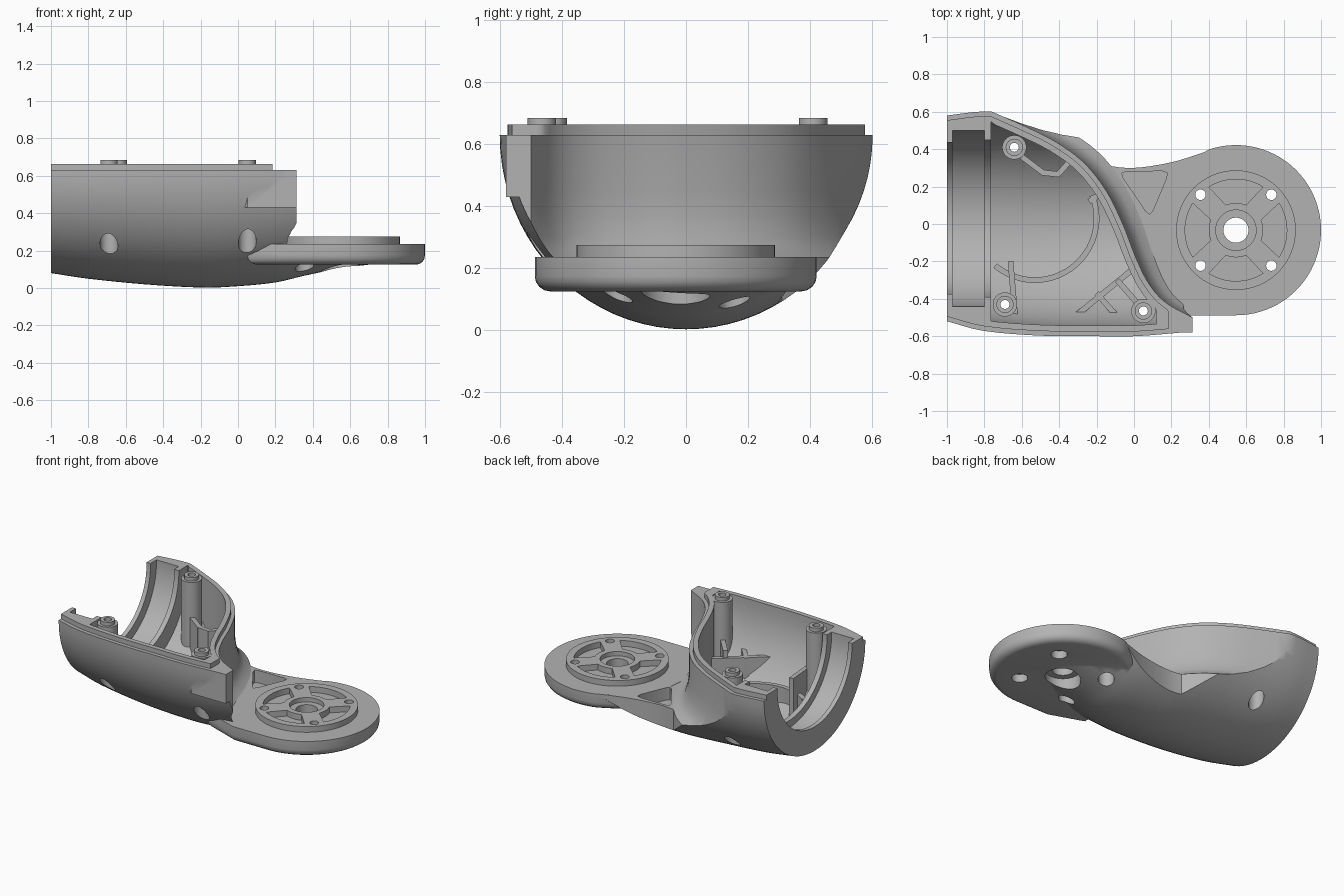
import bpy, bmesh, math
from mathutils import Vector

if "Cube" in bpy.data.objects:
    bpy.data.objects.remove(bpy.data.objects["Cube"], do_unlink=True)

grey = bpy.data.materials.new("plain grey")
grey.use_nodes = True
grey.diffuse_color = (0.45, 0.45, 0.45, 1)
grey.node_tree.nodes["Principled BSDF"].inputs["Base Color"].default_value = grey.diffuse_color

HUB = Vector((0.545, -0.033))
HUB_R = 0.455
POSTS = [(-0.64, 0.41), (-0.69, -0.43), (0.05, -0.465)]


def smooth(points, steps=6):
    """Catmull-Rom curve through the points."""
    p = [Vector(q) for q in points]
    p = [p[0] * 2 - p[1]] + p + [p[-1] * 2 - p[-2]]
    out = []
    for a, b, c, d in zip(p, p[1:], p[2:], p[3:]):
        for k in range(steps):
            t = k / steps
            out.append((b * 2 + (c - a) * t + (a * 2 - b * 5 + c * 4 - d) * t * t
                        + (b * 3 - a - c * 3 + d) * t ** 3) / 2)
    return out + [p[-2]]


def loft(name, rings, bevel=0):
    """Closed solid through matching rings of 3D points."""
    bm = bmesh.new()
    rows = [[bm.verts.new(v) for v in ring] for ring in rings]
    n = len(rows[0])
    for a, b in zip(rows, rows[1:]):
        for i in range(n):
            bm.faces.new((a[i], a[(i + 1) % n], b[(i + 1) % n], b[i]))
    base = bm.faces.new(rows[0])
    bm.faces.new(rows[-1])
    bmesh.ops.recalc_face_normals(bm, faces=bm.faces)
    if bevel:
        bmesh.ops.bevel(bm, geom=list(base.edges), offset=bevel, segments=4,
                        profile=0.5, affect='EDGES')
    mesh = bpy.data.meshes.new(name)
    bm.to_mesh(mesh)
    bm.free()
    mesh.materials.append(grey)
    ob = bpy.data.objects.new(name, mesh)
    bpy.context.collection.objects.link(ob)
    return ob


def prism(name, outline, z0, z1, bevel=0):
    return loft(name, [[(p[0], p[1], z) for p in outline] for z in (z0, z1)], bevel)


def arc(c, r, a0, a1, n=24):
    return [(c[0] + r * math.cos(math.radians(a0 + (a1 - a0) * i / n)),
             c[1] + r * math.sin(math.radians(a0 + (a1 - a0) * i / n))) for i in range(n + 1)]


def disc(name, c, r, z0, z1, n=48):
    return prism(name, arc(c, r, 0, 360, n)[:-1], z0, z1)


def bar(name, a, b, width, z0, z1):
    a, b = Vector(a), Vector(b)
    s = (b - a).orthogonal().normalized() * width / 2
    return prism(name, [a + s, b + s, b - s, a - s], z0, z1)


def combine(a, b, op):
    """Apply a boolean to a and discard b."""
    mod = a.modifiers.new("cut", 'BOOLEAN')
    mod.operation, mod.object, mod.solver = op, b, 'EXACT'
    dg = bpy.context.evaluated_depsgraph_get()
    mesh = bpy.data.meshes.new_from_object(a.evaluated_get(dg))
    a.modifiers.clear()
    a.data = mesh
    bpy.data.objects.remove(b, do_unlink=True)
    return a


def add(a, b): return combine(a, b, 'UNION')
def cut(a, b): return combine(a, b, 'DIFFERENCE')
def clip(a, b): return combine(a, b, 'INTERSECT')


# Boat-shaped hull: x, centre y, half width, keel height
HULL = smooth([(-1, .03, .55, .08), (-.8, .015, .587, .05), (-.5, 0, .597, .02), (-.2, 0, .6, .003),
               (0, 0, .6, .01), (.2, 0, .585, .03), (.35, 0, .57, .065), (.55, 0, .54, .105),
               (.78, 0, .5, .135)], 4)
# S-shaped end wall in plan
WALL = smooth([(-.85, .64), (-.6, .53), (-.42, .44), (-.27, .33), (-.15, .18), (-.06, 0),
               (.01, -.18), (.08, -.32), (.17, -.42), (.313, -.5)])


def bowl(d=0):
    rings = []
    for x, cy, w, zb in HULL:
        w, zb = w - d, zb + d
        ring = [(x, cy + w, 0.9)]
        for i in range(41):
            a = math.pi * i / 40
            ring.append((x, cy + w * math.cos(a), 0.63 - (0.63 - zb) * math.sin(a)))
        rings.append(ring + [(x, cy - w, 0.9)])
    return loft("bowl", rings)


def hull(name, d, top, xmin=-1.1, xmax=0.313):
    """Bowl inset by d and closed off by the end wall."""
    levels = [(-.1, .1), (.235, .1), (.26, .06), (.3, .03), (.37, .01), (.45, 0), (top, 0)]
    rings = []
    for z, flare in levels:
        ring = []
        for i, p in enumerate(WALL):
            t = WALL[min(i + 1, len(WALL) - 1)] - WALL[max(i - 1, 0)]
            n = Vector((-t.y, t.x)).normalized()
            out = 0 if d else flare * math.sin(math.pi * i / (len(WALL) - 1)) ** 0.5
            ring.append(p + n * (out - d))
        ring += [Vector((xmax, -.75)), Vector((xmin, -.75)), Vector((xmin, .75))]
        rings.append([(min(max(p.x, xmin), xmax), p.y, z) for p in ring])
    ob = loft(name, rings)
    return clip(ob, bowl(d))


# Outer shell, shelf and round mounting plate
shell = hull("shell", 0, 0.63)
edge = smooth([(-.5, .47), (-.3, .36), (-.15, .315), (0, .3), (.2, .33), (.38, .385)], 4)
shelf = prism("shelf", edge + arc(HUB, HUB_R - .01, 108, -90) + [(.25, -.48), (-.2, -.2)], -.1, .235)
shell = add(shell, clip(shelf, bowl()))
plate = arc(HUB, HUB_R, 108, -90, 48) + [(.3, -.488), (.05, -.4), (.1, .2), (.3, .345)]
shell = add(shell, prism("plate", plate, .125, .2355, .05))
shell = add(shell, prism("corner_ear", [(-.03, -.5), (.313, -.5), (.313, -.58), (.05, -.58)], .43, .63))
shell = add(shell, hull("rim_lip", .025, .663, xmax=.185))

# Cavity and stepped bearing seat at the open end
shell = cut(shell, hull("cavity", .058, .9, xmin=-.765, xmax=.12))
for x0, x1, r in [(-1.1, -.965, .405), (-.97, -.8, .47), (-.81, -.75, .42)]:
    ring = [(.03 + y, .65 + z) for y, z in arc((0, 0), r, 0, -180, 40)]
    ring = [(.03 + r, .9)] + ring + [(.03 - r, .9)]
    shell = cut(shell, loft("bearing_cut", [[(x, y, z) for y, z in ring] for x in (x0, x1)]))

# Posts, ribs and curved fence inside the cavity
inner = [disc("post", p, .065, 0, .66, 32) for p in POSTS]
fence = arc((-.53, .03), .345, -130, 22) + arc((-.53, .03), .315, 22, -130)
inner.append(prism("fence", fence, 0, .27))
for a, b, w, top in [((-.66, -.2), (-.63, -.56), .03, .4), ((.02, -.22), (-.36, -.53), .03, .35),
                     ((-.2, -.37), (-.05, -.54), .03, .35), ((-.09, -.3), (.05, -.46), .03, .4),
                     ((-.6, .36), (-.48, .27), .03, .42), ((-.49, .275), (-.4, .265), .03, .42),
                     ((-.41, .26), (-.34, .34), .03, .42), ((-.24, .12), (-.12, .2), .03, .27)]:
    inner.append(bar("rib", a, b, w, 0, top))
for part in inner:
    shell = add(shell, clip(part, hull("limit", .03, .661)))

# Raised ring on the plate with four pockets and a centre bore
shell = add(shell, disc("raised_ring", HUB, .32, .2, .275, 64))
for k in range(4):
    m = 90 * k
    pocket = arc(HUB, .272, m - 32, m + 32, 16) + arc(HUB, .145, m + 22, m - 22, 12)
    shell = cut(shell, prism("pocket", pocket, .235, .4))
    a = math.radians(m + 45)
    hole = HUB + Vector((math.cos(a), math.sin(a))) * .268
    shell = cut(shell, disc("screw_hole", hole, .028, -.1, .4, 24))
    shell = cut(shell, disc("counterbore", hole, .05, -.1, .18, 24))
shell = cut(shell, disc("hub_recess", HUB, .108, .245, .4))
shell = cut(shell, disc("hub_bore", HUB, .067, -.1, .4))
shell = cut(shell, disc("hub_counterbore", HUB, .11, -.1, .17))

# Triangular pocket in the shelf
corners = [Vector(p) for p in [(-.08, .28), (.19, .283), (.085, .035)]]
tri = []
for i, c in enumerate(corners):
    p, n = corners[i - 1], corners[(i + 1) % 3]
    p, n = c + (p - c).normalized() * .04, c + (n - c).normalized() * .04
    tri += [p.lerp(c, .0), (p + n + c * 2) / 4, n]
shell = cut(shell, prism("shelf_pocket", tri, .15, .5))

# Screw wells from below and collars on the posts
for i, p in enumerate(POSTS):
    shell = cut(shell, disc("screw_well", p, .048, -.1, .37, 32))
    shell = cut(shell, disc("post_bore", p, .024, .3, .9, 24))
    collar = disc("post_collar_%d" % (i + 1), p, .046, .655, .685, 32)
    cut(collar, disc("collar_bore", p, .024, .6, .8, 24))

for ob in bpy.context.collection.objects:
    if ob.type == 'MESH' and grey.name in ob.data.materials:
        bpy.ops.object.select_all(action='DESELECT')
        ob.select_set(True)
        bpy.context.view_layer.objects.active = ob
        bpy.ops.object.shade_smooth_by_angle(angle=math.radians(30))
